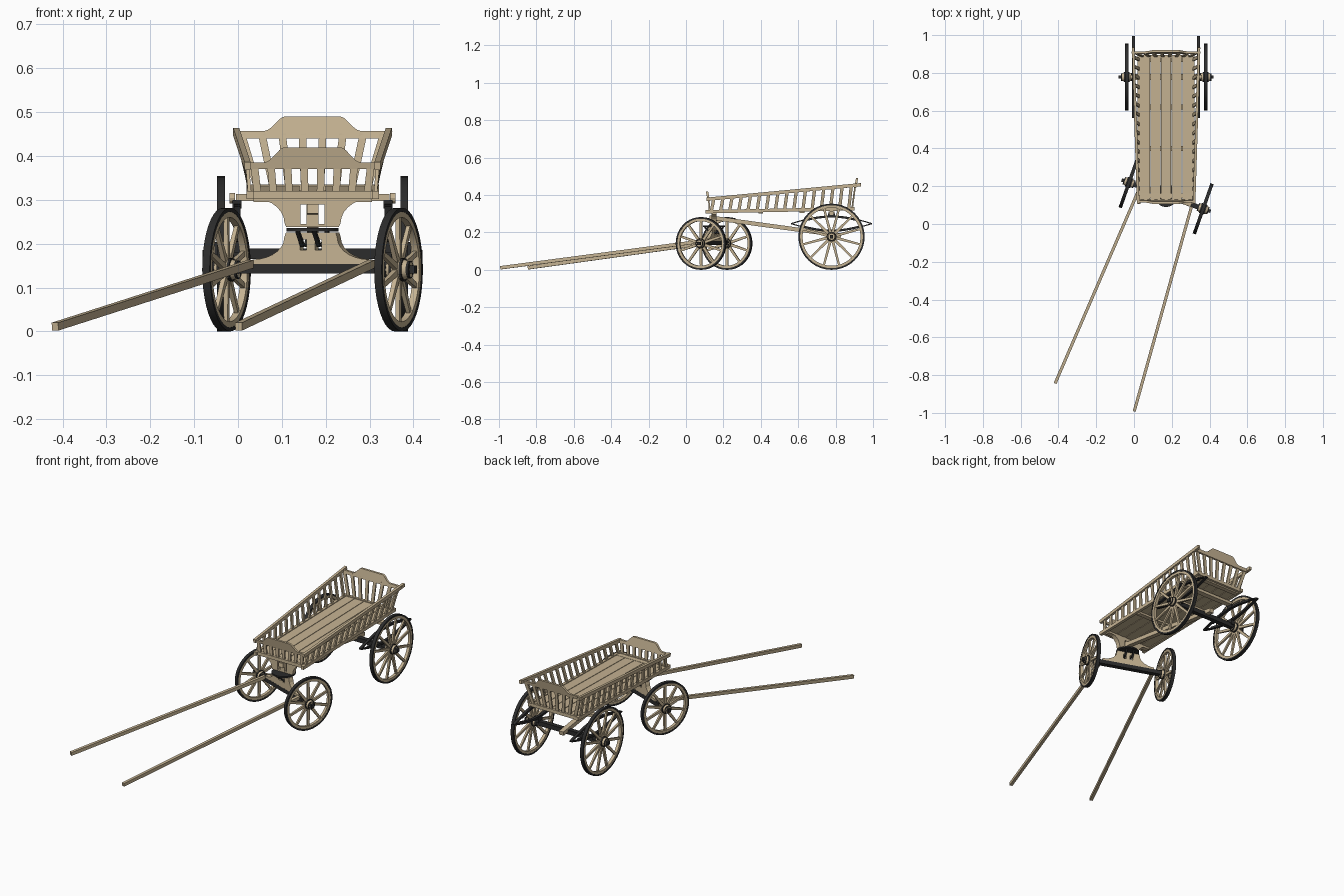
import bpy, bmesh, math
from mathutils import Vector, Matrix

if "Cube" in bpy.data.objects:
    bpy.data.objects.remove(bpy.data.objects["Cube"])


def material(name, rgb):
    m = bpy.data.materials.new(name)
    m.use_nodes = True
    m.diffuse_color = (*rgb, 1)
    m.node_tree.nodes["Principled BSDF"].inputs["Base Color"].default_value = (*rgb, 1)
    return m


WOOD = material("pale wood", (0.56, 0.45, 0.29))
IRON = material("dark iron", (0.025, 0.025, 0.025))

BODY = Matrix.Translation((0.17, 0, 0))
# Front axle assembly is steered about its pivot
STEER = Matrix.Translation((0.17, 0.15, 0)) @ Matrix.Rotation(math.radians(-19.5), 4, 'Z')


def finish(name, bm, mat, place=BODY, smooth=False):
    bmesh.ops.recalc_face_normals(bm, faces=bm.faces)
    me = bpy.data.meshes.new(name)
    bm.to_mesh(me)
    bm.free()
    me.materials.append(mat)
    ob = bpy.data.objects.new(name, me)
    ob.matrix_world = place
    bpy.context.collection.objects.link(ob)
    if smooth:
        bpy.ops.object.select_all(action='DESELECT')
        ob.select_set(True)
        bpy.context.view_layer.objects.active = ob
        bpy.ops.object.shade_smooth_by_angle(angle=math.radians(35))
    return ob


def beam(bm, a, b, w, h, up=(0, 0, 1), taper=1.0):
    """Rectangular bar from a to b; h is measured along up."""
    a, b = Vector(a), Vector(b)
    d = (b - a).normalized()
    side = d.cross(Vector(up)).normalized()
    top = side.cross(d)
    rings = []
    for p, k in ((a, 1), (b, taper)):
        rings.append([bm.verts.new(p + side * (sx * w * k / 2) + top * (sz * h * k / 2))
                      for sx, sz in ((-1, -1), (1, -1), (1, 1), (-1, 1))])
    for i in range(4):
        j = (i + 1) % 4
        bm.faces.new((rings[0][i], rings[0][j], rings[1][j], rings[1][i]))
    bm.faces.new(rings[0])
    bm.faces.new(rings[1])


def lathe(bm, profile, n=32):
    """Closed profile of (x, radius) pairs swept about the x axis."""
    rows = [[bm.verts.new((x, r * math.cos(t), r * math.sin(t))) for x, r in profile]
            for t in (2 * math.pi * i / n for i in range(n))]
    m = len(profile)
    for i in range(n):
        p, q = rows[i], rows[(i + 1) % n]
        for j in range(m):
            k = (j + 1) % m
            bm.faces.new((p[j], p[k], q[k], q[j]))


def ring(bm, half, inner, outer, n=32, x=0):
    lathe(bm, [(x - half, inner), (x + half, inner), (x + half, outer), (x - half, outer)], n)


def plate(name, half_outline, holes, y, thick, place=BODY, lean=0.0):
    """Mirrored board outline in x and z, with rectangular holes, leaning along y."""
    bm = bmesh.new()
    loops = [half_outline + [(-x, z) for x, z in reversed(half_outline)]]
    for x0, x1, z0, z1 in holes:
        for s in (-1, 1):
            loops.append([(s * x0, z0), (s * x1, z0), (s * x1, z1), (s * x0, z1)])
    edges = []
    for loop in loops:
        vs = [bm.verts.new((x, y - thick / 2, z)) for x, z in loop]
        edges += [bm.edges.new((vs[i], vs[i - 1])) for i in range(len(vs))]
    bmesh.ops.triangle_fill(bm, use_beauty=True, edges=edges, normal=(0, -1, 0))
    out = bmesh.ops.extrude_face_region(bm, geom=bm.faces[:])
    bmesh.ops.translate(bm, vec=(0, thick, 0),
                        verts=[v for v in out["geom"] if isinstance(v, bmesh.types.BMVert)])
    z0 = min(v.co.z for v in bm.verts)
    for v in bm.verts:
        v.co.y += lean * (v.co.z - z0)
    return finish(name, bm, WOOD, place)


def wheel(name, place, x, y, radius, spokes):
    s = 1 if x > 0 else -1
    at = place @ Matrix.Translation((x, y, radius)) @ Matrix.Diagonal((s, 1, 1, 1))
    bm = bmesh.new()
    ring(bm, 0.009, radius - 0.009, radius, 40)
    finish(name + "_tyre", bm, IRON, at, True)
    bm = bmesh.new()
    ring(bm, 0.008, radius - 0.022, radius - 0.008, 40)
    finish(name + "_rim", bm, WOOD, at, True)
    bm = bmesh.new()
    for i in range(spokes):
        t = 2 * math.pi * (i + 0.5) / spokes
        d = Vector((0, math.cos(t), math.sin(t)))
        beam(bm, d * 0.018, d * (radius - 0.018), 0.015, 0.012, (1, 0, 0), 0.75)
    finish(name + "_spokes", bm, WOOD, at)
    bm = bmesh.new()
    lathe(bm, [(-0.03, 0.008), (-0.03, 0.018), (-0.01, 0.025), (0.01, 0.025),
               (0.03, 0.017), (0.03, 0.008)], 16)
    finish(name + "_hub", bm, WOOD, at, True)
    bm = bmesh.new()
    for hx, r in ((-0.027, 0.021), (-0.012, 0.027), (0.012, 0.027), (0.027, 0.02)):
        ring(bm, 0.003, 0.012, r, 16, hx)
    beam(bm, (-0.036, 0, 0), (0.042, 0, 0), 0.018, 0.018)
    finish(name + "_hub_iron", bm, IRON, at)


# Wheels
REAR_Y, REAR_R, FRONT_R = 0.778, 0.177, 0.141
for side, s in (("left", 1), ("right", -1)):
    wheel("rear_wheel_" + side, BODY, s * 0.209, REAR_Y, REAR_R, 12)
    wheel("front_wheel_" + side, STEER, s * 0.208, 0, FRONT_R, 10)

# Axles
bm = bmesh.new()
beam(bm, (-0.2, REAR_Y, REAR_R), (0.2, REAR_Y, REAR_R), 0.024, 0.024)
finish("rear_axle", bm, IRON)
bm = bmesh.new()
beam(bm, (-0.2, 0, 0.143), (0.2, 0, 0.143), 0.026, 0.022)
finish("front_axle", bm, IRON, STEER)

# Front bolsters, the upper one fixed and the lower one steered
curve = [(0.064 + 0.077 * (1 - math.sin(t)), 1 - math.cos(t))
         for t in (math.pi / 2 * i / 7 for i in range(8))]
upper = [(0.143, 0.318)] + [(x, 0.305 - 0.058 * k) for x, k in curve] + [(0.06, 0.238)]
lower = [(0.143, 0.152)] + [(x, 0.164 + 0.05 * k) for x, k in curve] + [(0.06, 0.226)]
plate("upper_bolster", upper, [(0.014, 0.027, 0.245, 0.29)], 0.15, 0.025)
plate("lower_bolster", lower, [(0.01, 0.026, 0.186, 0.21)], 0, 0.025, STEER)

# Turntable with its brackets
bm = bmesh.new()
bmesh.ops.create_cone(bm, cap_ends=True, segments=28, radius1=0.06, radius2=0.06, depth=0.008,
                      matrix=Matrix.Translation((0, 0, 0.232)))
for s in (-1, 1):
    beam(bm, (s * 0.02, -0.045, 0.228), (s * 0.02, -0.012, 0.195), 0.009, 0.008)
    beam(bm, (s * 0.02, 0.045, 0.228), (s * 0.02, 0.012, 0.195), 0.009, 0.008)
finish("turntable", bm, IRON, STEER, True)

# Shafts
for side, s in (("left", 1), ("right", -1)):
    bm = bmesh.new()
    beam(bm, (s * 0.146, -0.01, 0.154), (s * 0.222, -1.132, 0.011), 0.016, 0.018)
    finish("shaft_" + side, bm, WOOD, STEER)

# Centre pole and rear cross bar
bm = bmesh.new()
beam(bm, (0, 0.125, 0.28), (0, 0.83, 0.183), 0.026, 0.022)
finish("centre_pole", bm, WOOD)
bm = bmesh.new()
beam(bm, (-0.175, REAR_Y, 0.305), (0.175, REAR_Y, 0.305), 0.03, 0.016)
for s in (-1, 1):
    ring(bm, 0.006, 0.001, 0.012, 12, s * 0.183)
    for v in bm.verts[-48:]:
        v.co += Vector((0, REAR_Y, 0.304))
finish("rear_cross_bar", bm, WOOD)

# Elliptic springs at the rear
for side, s in (("left", 1), ("right", -1)):
    bm = bmesh.new()
    x = s * 0.172
    for sign in (-1, 1):
        for span, inset in ((0.216, 0), (0.15, 0.006)):
            pts = []
            for i in range(13):
                u = (i / 6 - 1) * span
                rise = 0.041 * math.cos(math.pi / 2 * min(1, abs(u) / 0.216)) - inset
                pts.append((x, REAR_Y + u, 0.247 + sign * rise))
            for a, b in zip(pts, pts[1:]):
                beam(bm, a, b, 0.015, 0.006)
    for z0, z1 in ((0.18, 0.212), (0.28, 0.3)):
        beam(bm, (x, REAR_Y, z0), (x, REAR_Y, z1), 0.02, 0.035, (0, 1, 0))
    finish("rear_spring_" + side, bm, IRON)


# Box body: heights and half widths change along its length
def floor_z(y):
    return 0.311 + 0.02 * (y - 0.12)


def rail_point(s, y):
    t = (y - 0.11) / 0.825
    return Vector((s * (0.148 + 0.026 * t), y, 0.377 + 0.078 * t))


bm = bmesh.new()
for i in range(5):
    x = (i - 2) * 0.056
    beam(bm, (x, 0.12, floor_z(0.12)), (x, 0.89, floor_z(0.89)), 0.053, 0.01)
finish("floor_planks", bm, WOOD)

bm = bmesh.new()
for y in (0.15, 0.4, 0.62, 0.87):
    beam(bm, (-0.135, y, floor_z(y) - 0.01), (0.135, y, floor_z(y) - 0.01), 0.025, 0.012)
finish("floor_bearers", bm, WOOD)

bm = bmesh.new()
for y in (0.125, 0.888):
    beam(bm, (-0.15, y, floor_z(y)), (0.15, y, floor_z(y)), 0.016, 0.018)
finish("end_sills", bm, WOOD)

for side, s in (("left", 1), ("right", -1)):
    bm = bmesh.new()
    beam(bm, (s * 0.143, 0.105, floor_z(0.105)), (s * 0.143, 0.9, floor_z(0.9)), 0.016, 0.018)
    beam(bm, rail_point(s, 0.11), rail_point(s, 0.935), 0.014, 0.018)
    finish("side_rails_" + side, bm, WOOD)
    bm = bmesh.new()
    for i in range(16):
        y = 0.135 + 0.049 * i
        beam(bm, (s * 0.143, y, floor_z(y)), rail_point(s, y + 0.014), 0.017, 0.008, (1, 0, 0))
    finish("side_slats_" + side, bm, WOOD)


# End boards with a raised crest, and the slats beneath them
def end_board(name, y, lean, half, z0, edge, crest):
    ogee = [(0.115 - 0.052 * i / 8,
             edge + (crest - edge) * (0.5 - 0.5 * math.cos(math.pi * (i / 8) ** 1.2)))
            for i in range(9)]
    plate(name + "_board", [(half - 0.004, z0), (half, edge)] + ogee, [], y, 0.012, lean=lean)
    bm = bmesh.new()
    base = 0.888 if y > 0.5 else 0.125
    for i in range(8):
        u = (i - 3.5) / 3.5
        beam(bm, (u * 0.125, base, floor_z(base)), (u * (half - 0.02), y, z0 + 0.01),
             0.017, 0.008, (0, 1, 0))
    finish(name + "_slats", bm, WOOD)


end_board("front", 0.122, -0.2, 0.153, 0.37, 0.385, 0.42)
end_board("rear", 0.905, 0.2, 0.182, 0.44, 0.457, 0.49)
